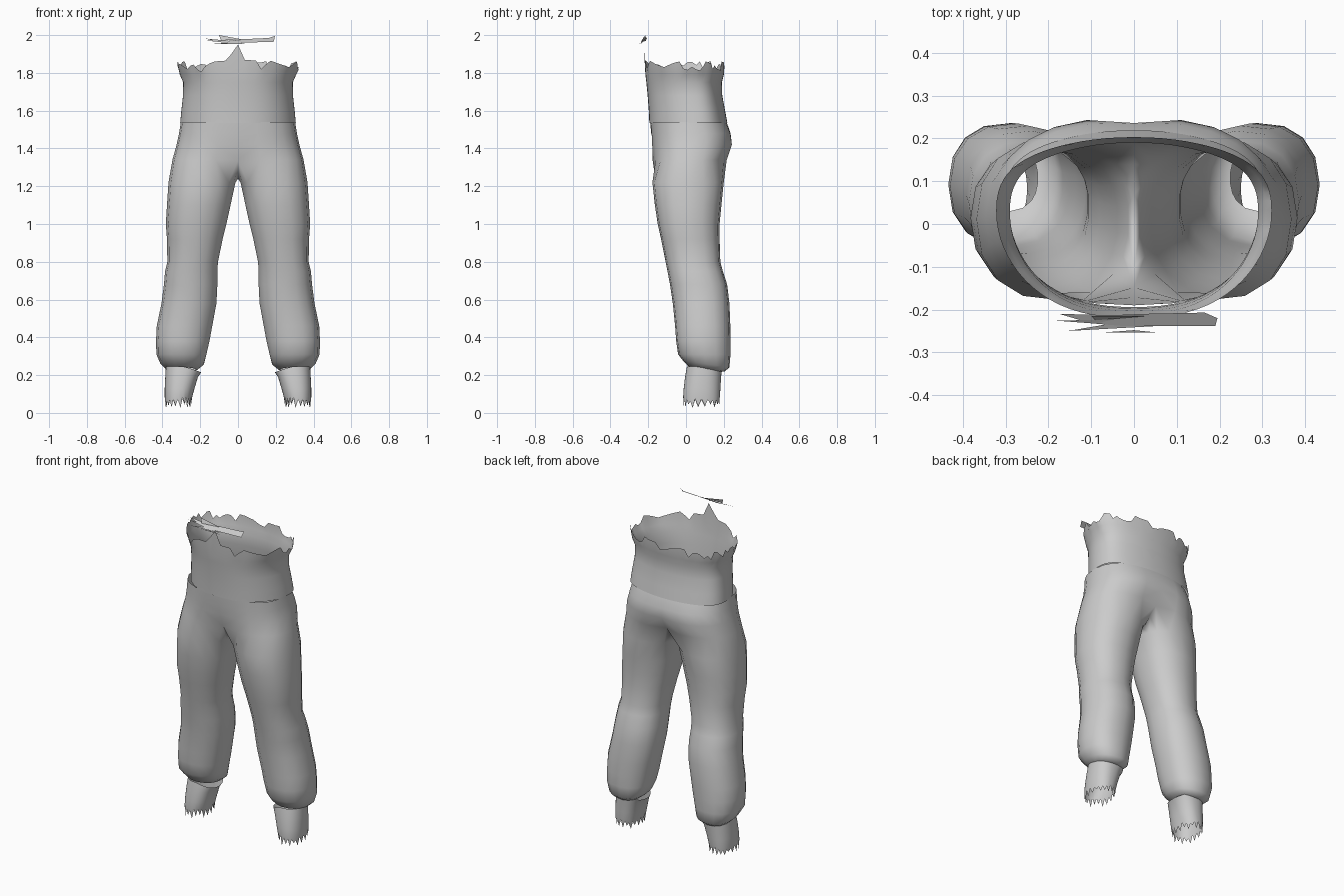
import bpy, bmesh, math, random

if "Cube" in bpy.data.objects:
    bpy.data.objects.remove(bpy.data.objects["Cube"])

random.seed(4)
grey = bpy.data.materials.new("grey cloth")
grey.diffuse_color = (0.6, 0.6, 0.6, 1)
grey.use_nodes = True
grey.node_tree.nodes["Principled BSDF"].inputs["Base Color"].default_value = grey.diffuse_color


def finish(bm, name, mirror=False, smooth=True):
    mesh = bpy.data.meshes.new(name)
    bmesh.ops.recalc_face_normals(bm, faces=bm.faces)
    bm.to_mesh(mesh)
    bm.free()
    ob = bpy.data.objects.new(name, mesh)
    bpy.context.collection.objects.link(ob)
    mesh.materials.append(grey)
    if mirror:
        m = ob.modifiers.new("mirror", 'MIRROR')
        m.use_clip = True
        m.merge_threshold = 0.002
    if smooth:
        bpy.context.view_layer.objects.active = ob
        ob.select_set(True)
        bpy.ops.object.shade_smooth_by_angle(angle=math.radians(50))
        ob.select_set(False)
    return ob


def bridge(bm, a, b, closed=True):
    n = len(a)
    for i in range(n if closed else n - 1):
        j = (i + 1) % n
        bm.faces.new((a[i], a[j], b[j], b[i]))


def power(v, p):
    return math.copysign(abs(v) ** p, v)


def oval(t, x0, x1, yf, yb, p=0.88):
    """Point on a rounded oval; t = 0 faces front, t = 90 degrees faces +x."""
    x = (x0 + x1) / 2 + (x1 - x0) / 2 * power(math.sin(t), p)
    y = (yf + yb) / 2 - (yb - yf) / 2 * power(math.cos(t), p)
    return x, y


def interp(table, x):
    for (xa, za), (xb, zb) in zip(table, table[1:]):
        if x <= xb:
            return za + (zb - za) * max(0, x - xa) / max(xb - xa, 1e-6)
    return table[-1][1]


# Trousers: half a seat flowing into one leg, mirrored
OUT, INN = 13, 4
bm = bmesh.new()
prev = None
for z, rx, yf, yb, dent in ((1.54, .302, -.19, .215, 0), (1.48, .312, -.188, .24, .004),
                            (1.42, .325, -.186, .25, .015), (1.34, .347, -.183, .222, .035)):
    ring = []
    for i in range(OUT):
        t = math.pi * i / (OUT - 1)
        x, y = oval(t, -rx, rx, yf, yb, .8)
        # centre crease at front and back
        y += dent * math.cos(t) * max(0, 1 - x / .12)
        ring.append(bm.verts.new((0 if i in (0, OUT - 1) else x, y, z)))
    if prev:
        bridge(bm, ring, prev, closed=False)
    prev = ring
# crotch curve closes the seat into a leg opening
prev += [bm.verts.new((0, y, z)) for y, z in ((.14, 1.29), (.07, 1.25), (-.03, 1.24), (-.1, 1.28))]
legs = ((1.22, .012, .368, -.178, .200), (1.10, .038, .376, -.165, .188),
        (1.00, .060, .382, -.150, .178), (.92, .080, .376, -.132, .178),
        (.80, .105, .374, -.108, .182), (.75, .108, .386, -.098, .195),
        (.68, .108, .392, -.085, .218), (.58, .113, .405, -.070, .230),
        (.46, .135, .430, -.058, .235), (.38, .150, .434, -.052, .236),
        (.31, .166, .432, -.042, .236), (.275, .180, .410, -.015, .230),
        (.25, .210, .382, .010, .205), (.245, .225, .365, .03, .185))
a0 = math.radians(-50)
a1 = math.radians(230)
angles = [a0 + (a1 - a0) * i / (OUT - 1) for i in range(OUT)]
angles += [a1 + math.radians(80) * (k + 1) / (INN + 1) for k in range(INN)]
for z, x0, x1, yf, yb in legs:
    ring = []
    for t in angles:
        x, y = oval(t, x0, x1, yf, yb)
        # hem sits lower at the back
        drop = .03 * max(0, y) / .2 if z < .3 else 0
        ring.append(bm.verts.new((x, y, z - drop)))
    bridge(bm, ring, prev)
    prev = ring
finish(bm, "trousers", mirror=True)

# Waistband with a torn upper edge and a tall spike at front centre
front = ((-.34, 1.82), (-.31, 1.85), (-.27, 1.82), (-.24, 1.85), (-.2, 1.8), (-.17, 1.84), (-.13, 1.86),
         (-.06, 1.865), (0, 1.95), (.022, 1.95), (.024, 1.87), (.098, 1.865), (.1, 1.8),
         (.17, 1.865), (.27, 1.83), (.31, 1.86))
N = 72
bm = bmesh.new()
prev = None
for z, rx, yf, yb in ((1.535, .306, -.194, .219), (1.6, .300, -.197, .207), (1.68, .291, -.203, .192),
                      (1.75, .290, -.210, .190), (1.79, .308, -.215, .200), (None, .322, -.220, .203)):
    ring = []
    for i in range(N):
        t = 2 * math.pi * i / N
        x, y = oval(t, -rx, rx, yf, yb, .9)
        y += .04 * abs(math.sin(t)) ** 3
        h = z
        if z is None:
            h = interp(front, x) if math.cos(t) > .2 else 1.835 + random.uniform(-.025, .03)
        ring.append(bm.verts.new((x, y, h)))
    if prev:
        bridge(bm, prev, ring)
    prev = ring
finish(bm, "waistband")

# Loose torn strip floating above the front
bm = bmesh.new()
for pts in (((-.175, -.21, 1.982), (-.05, -.213, 1.97), (.02, -.21, 1.978), (.165, -.207, 1.985),
             (.195, -.22, 1.995), (.19, -.238, 1.965), (-.03, -.238, 1.958), (-.1, -.232, 1.963)),
            ((-.1, -.215, 2.0), (.03, -.215, 1.976), (-.09, -.225, 1.972)),
            ((-.18, -.226, 1.972), (-.02, -.222, 1.968), (-.06, -.235, 1.96)),
            ((-.155, -.25, 1.952), (-.05, -.232, 1.96), (.06, -.238, 1.955)),
            ((-.08, -.254, 1.952), (.06, -.254, 1.953), (.0, -.248, 1.956))):
    bm.faces.new([bm.verts.new(p) for p in pts])
finish(bm, "torn_strip", smooth=False)

# Ankle cuffs with frayed lower edges
N = 40
bm = bmesh.new()
prev = None
for z, x0, x1, yf, yb in ((.245, .195, .382, .005, .190), (.19, .212, .385, -.005, .186),
                          (.13, .230, .388, -.012, .182), (.085, .242, .388, -.015, .180),
                          (None, .250, .386, -.012, .176)):
    ring = []
    for i in range(N):
        t = 2 * math.pi * i / N
        x, y = oval(t, x0, x1, yf, yb)
        if z is None:
            h = (.035 if i % 2 else .07) + random.uniform(-.01, .015)
        else:
            # the top edge dips on the inner side
            h = z - (.03 * max(0, -math.sin(t)) if z > .2 else 0)
        ring.append(bm.verts.new((x, y, h)))
    if prev:
        bridge(bm, ring, prev)
    prev = ring
finish(bm, "ankle_cuffs", mirror=True)
